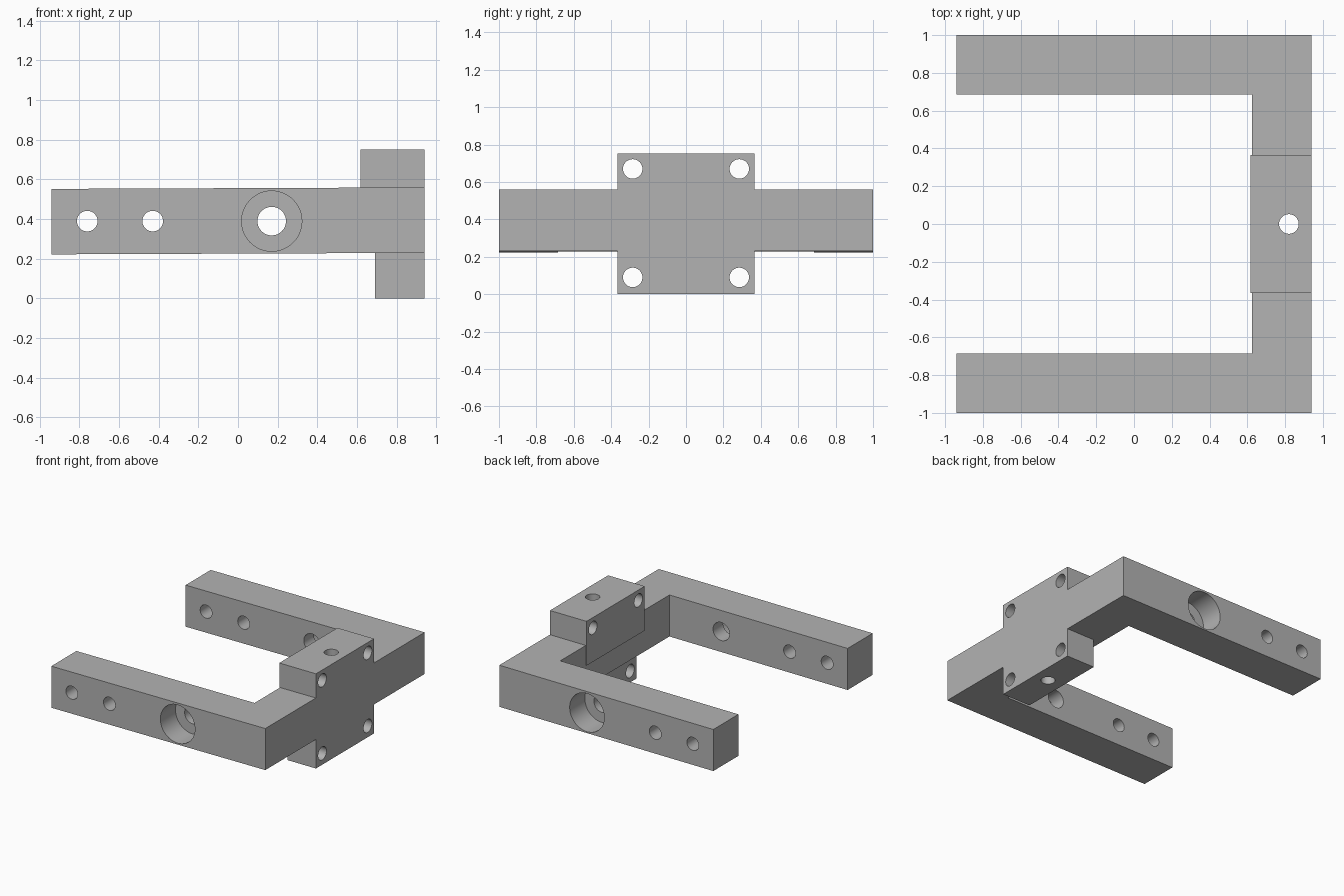
import bpy, bmesh, math
from mathutils import Matrix, Vector

default = bpy.data.objects.get("Cube")
if default:
    bpy.data.objects.remove(default)

grey = bpy.data.materials.new("plain_grey")
grey.use_nodes = True
grey.diffuse_color = (0.45, 0.45, 0.45, 1)
grey.node_tree.nodes["Principled BSDF"].inputs["Base Color"].default_value = (0.45, 0.45, 0.45, 1)


def make_object(name, bm):
    bmesh.ops.recalc_face_normals(bm, faces=bm.faces)
    mesh = bpy.data.meshes.new(name)
    bm.to_mesh(mesh)
    bm.free()
    mesh.materials.append(grey)
    obj = bpy.data.objects.new(name, mesh)
    bpy.context.collection.objects.link(obj)
    return obj


def prism(name, outline, bottom, top, tilt=0.0):
    bm = bmesh.new()
    face = bm.faces.new([bm.verts.new((x, y, bottom)) for x, y in outline])
    new = bmesh.ops.extrude_face_region(bm, geom=[face])["geom"]
    for v in new:
        if isinstance(v, bmesh.types.BMVert):
            v.co.z = top
    for v in bm.verts:
        v.co.z += tilt * (v.co.x - BACK)
    return make_object(name, bm)


def block(name, x0, x1, half_y, bottom, top):
    outline = [(x0, -half_y), (x1, -half_y), (x1, half_y), (x0, half_y)]
    return prism(name, outline, bottom, top)


def drill(name, start, end, radius):
    start, end = Vector(start), Vector(end)
    axis = end - start
    turn = axis.to_track_quat('Z', 'Y').to_matrix().to_4x4()
    bm = bmesh.new()
    bmesh.ops.create_cone(bm, cap_ends=True, segments=48, radius1=radius, radius2=radius,
                          depth=axis.length,
                          matrix=Matrix.Translation((start + end) / 2) @ turn)
    obj = make_object(name, bm)
    obj.hide_render = True
    return obj


def combine(target, tool, operation):
    mod = target.modifiers.new(tool.name, 'BOOLEAN')
    mod.operation = operation
    mod.solver = 'EXACT'
    mod.object = tool
    bpy.context.view_layer.update()
    graph = bpy.context.evaluated_depsgraph_get()
    result = bpy.data.meshes.new_from_object(target.evaluated_get(graph))
    target.modifiers.clear()
    target.data = result
    bpy.data.objects.remove(tool)


# U-shaped frame, with the bridge on the +x side
BACK, TIP, INNER = 0.94, -0.94, 0.625
OUT, IN = 1.0, 0.685
MID = 0.39
u_shape = [(TIP, -OUT), (BACK, -OUT), (BACK, OUT), (TIP, OUT),
           (TIP, IN), (INNER, IN), (INNER, -IN), (TIP, -IN)]
frame = prism("bracket_frame", u_shape, 0.23, 0.56, tilt=0.004)

# Mounting blocks above and below the bridge
combine(frame, block("upper_block", 0.618, BACK, 0.365, 0.4, 0.752), 'UNION')
combine(frame, block("lower_block", 0.69, BACK, 0.365, 0.0, 0.4), 'UNION')

# Cross holes through both arms
for x, radius in ((-0.76, 0.052), (-0.43, 0.052), (0.17, 0.072)):
    combine(frame, drill("arm_hole", (x, -1.2, MID), (x, 1.2, MID), radius), 'DIFFERENCE')

# Counterbores on the outer faces
for side in (-1, 1):
    tool = drill("counterbore", (0.17, side * 1.2, MID), (0.17, side * 0.81, MID), 0.152)
    combine(frame, tool, 'DIFFERENCE')

# Corner screw holes through the mounting blocks
for y in (-0.285, 0.285):
    for z in (0.09, 0.67):
        combine(frame, drill("screw_hole", (0.4, y, z), (1.2, y, z), 0.052), 'DIFFERENCE')

# Vertical hole through the bridge
combine(frame, drill("bridge_hole", (0.82, 0, -0.2), (0.82, 0, 1), 0.052), 'DIFFERENCE')

bpy.ops.object.select_all(action='DESELECT')
frame.select_set(True)
bpy.context.view_layer.objects.active = frame
bpy.ops.object.shade_smooth_by_angle(angle=math.radians(30))
